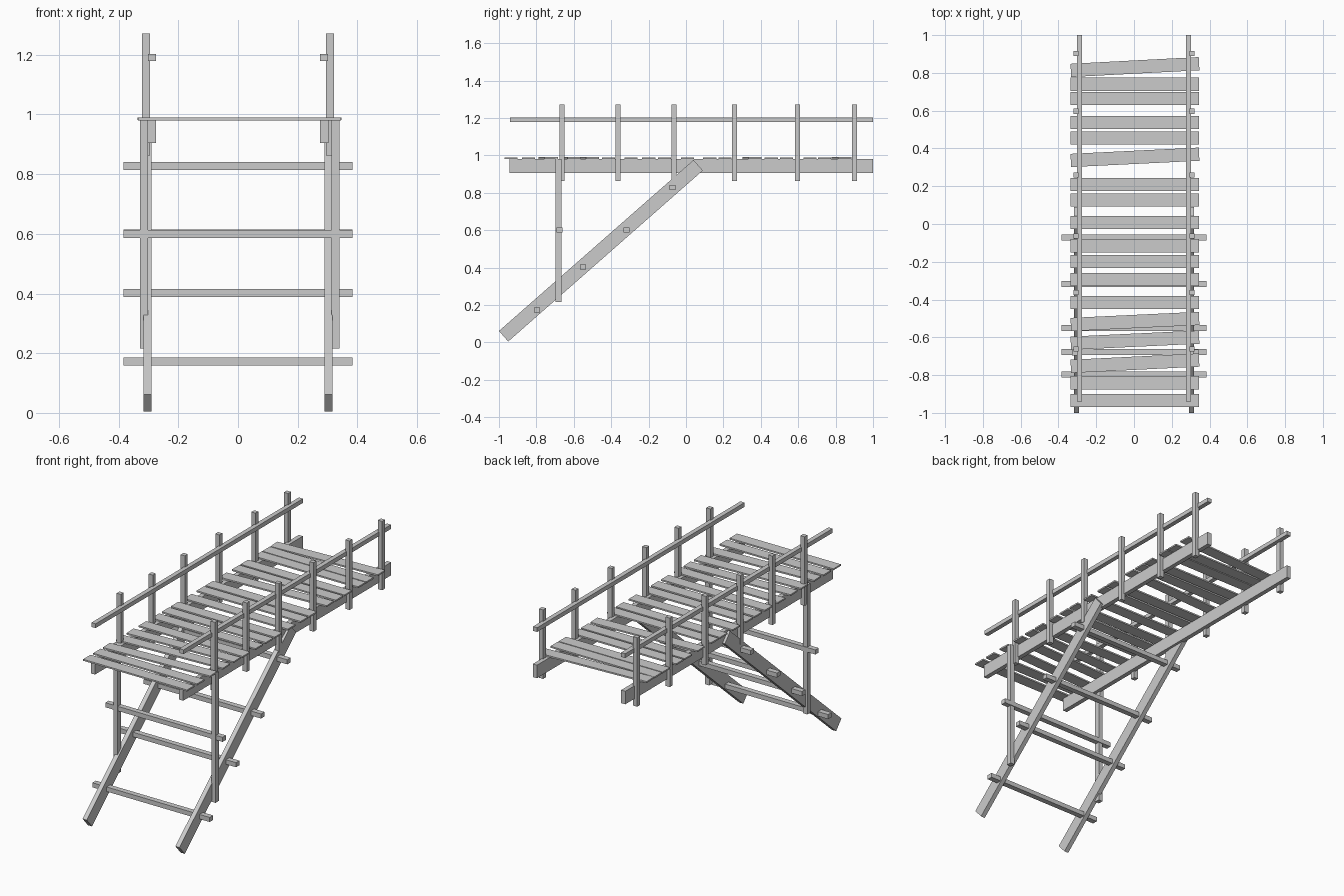
import bpy
from math import radians
from mathutils import Matrix, Vector, Euler


def box(name, center, size, rot=(0, 0, 0)):
    bpy.ops.mesh.primitive_cube_add(size=1, location=center)
    ob = bpy.context.object
    ob.name = name
    ob.data.transform(Euler(rot).to_matrix().to_4x4() @ Matrix.Diagonal(Vector((*size, 1))))
    return ob


T = 0.027  # common timber thickness

for side, s in (("left", -1), ("right", 1)):
    # Long deck beam and handrail
    box(f"deck_beam_{side}", (s * 0.289, 0.028, 0.943), (T, 1.944, 0.077))
    box(f"handrail_{side}", (s * 0.288, 0.03, 1.191), (T, 1.94, 0.025))
    # Railing posts
    for i, y in enumerate((-0.662, -0.363, -0.063, 0.26, 0.597, 0.902)):
        box(f"rail_post_{side}_{i + 1}", (s * 0.308, y, 1.067), (T, T, 0.408))
    # Sloping ladder stringer
    box(f"ladder_stringer_{side}", (s * 0.304, -0.455, 0.49), (T, 1.385, 0.075),
        (radians(41.3), 0, 0))
    # Upright support leg
    box(f"support_leg_{side}", (s * 0.321 + 0.006, -0.681, 0.598), (T, 0.031, 0.765))

# Ladder rungs
for i, (y, z) in enumerate(((-0.797, 0.172), (-0.551, 0.402), (-0.317, 0.601), (-0.072, 0.828))):
    box(f"ladder_rung_{i + 1}", (0, y, z), (0.768, 0.032, T))

# Cross brace between support legs
box("leg_cross_brace", (0, -0.677, 0.6), (0.768, 0.031, T))

# Deck planks: (y centre, skew in degrees)
planks = [(0.831, 3), (0.74, 0), (0.664, 0), (0.537, 0), (0.456, 0), (0.353, 2.8),
          (0.209, 0), (0.127, 0), (0.008, 0), (-0.115, 0), (-0.199, 0), (-0.294, 0),
          (-0.415, 0), (-0.516, 2.7), (-0.615, 2.7), (-0.737, 2.8), (-0.841, 0), (-0.935, 0)]
for i, (y, a) in enumerate(planks):
    box(f"deck_plank_{i + 1}", (0.005, y, 0.985 + (0.001 if a else 0)), (0.68, 0.07, 0.009),
        (0, 0, radians(a)))
